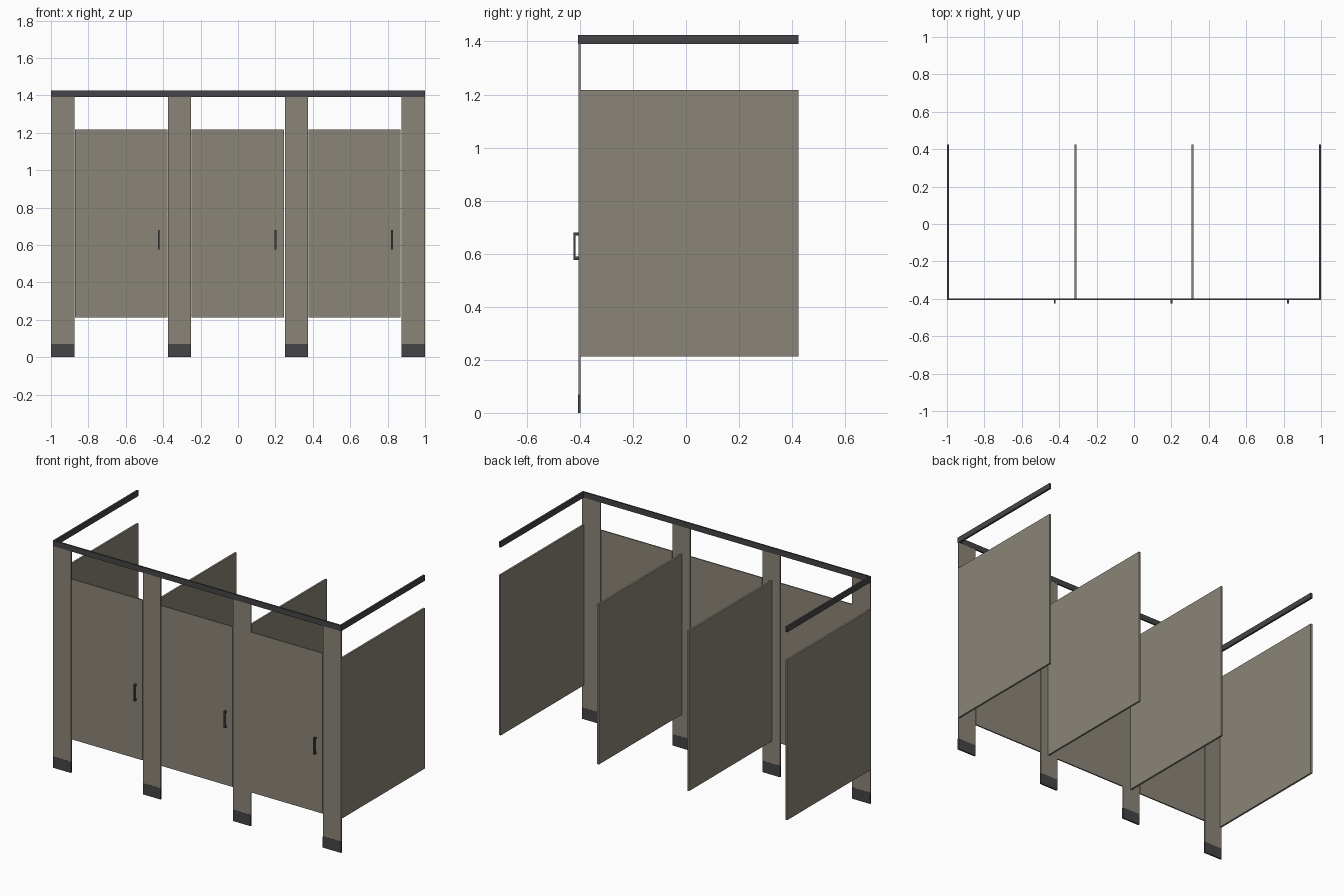
import bpy, bmesh

if "Cube" in bpy.data.objects:
    bpy.data.objects.remove(bpy.data.objects["Cube"])


def material(name, rgb):
    m = bpy.data.materials.new(name)
    m.diffuse_color = (*rgb, 1)
    m.use_nodes = True
    m.node_tree.nodes["Principled BSDF"].inputs["Base Color"].default_value = m.diffuse_color
    return m


PANEL = material("warm grey panel", (0.26, 0.235, 0.19))
DARK = material("dark metal", (0.06, 0.06, 0.063))


def boxes(name, mat, spans):
    """One object from boxes given as (x0, x1), (y0, y1), (z0, z1)."""
    bm = bmesh.new()
    for span in spans:
        verts = bmesh.ops.create_cube(bm, size=1)["verts"]
        for v in verts:
            v.co = [(a + b) / 2 + c * (b - a) for c, (a, b) in zip(v.co, span)]
    mesh = bpy.data.meshes.new(name)
    bm.to_mesh(mesh)
    bm.free()
    mesh.materials.append(mat)
    obj = bpy.data.objects.new(name, mesh)
    bpy.context.collection.objects.link(obj)
    return obj


FRONT, INNER, BACK = -0.407, -0.397, 0.425   # depth of the front wall and rear edge
LOW, HIGH = 0.212, 1.217                     # bottom and top of doors and partitions
RAIL_LOW, TOP = 1.39, 1.425
SHOE = 0.07
posts = [(-1, -0.875), (-0.375, -0.252), (0.25, 0.373), (0.873, 1)]

# Pilasters with metal shoes around their feet
for i, x in enumerate(posts, 1):
    boxes(f"pilaster_{i}", PANEL, [(x, (FRONT + 0.001, INNER - 0.001), (SHOE, RAIL_LOW))])
    boxes(f"pilaster_shoe_{i}", DARK, [(x, (FRONT, INNER), (0, SHOE))])

# Doors between the pilasters, each with a pull handle near its right edge
for i, (left, right) in enumerate(zip(posts, posts[1:]), 1):
    x0, x1 = left[1] + 0.003, right[0] - 0.003
    boxes(f"door_{i}", PANEL, [((x0, x1), (FRONT + 0.001, INNER - 0.001), (LOW, HIGH))])
    h = (x1 - 0.051, x1 - 0.041)
    boxes(f"door_handle_{i}", DARK, [
        (h, (-0.425, -0.417), (0.577, 0.68)),
        (h, (-0.417, FRONT + 0.001), (0.577, 0.589)),
        (h, (-0.417, FRONT + 0.001), (0.668, 0.68))])

# Partitions running back from the pilasters
for i, x in enumerate((-0.994, -0.3125, 0.3125, 0.994), 1):
    boxes(f"partition_{i}", PANEL, [((x - 0.006, x + 0.006), (INNER - 0.001, BACK), (LOW, HIGH))])

# Head rail across the front and along both sides
boxes("front_head_rail", DARK, [((-1, 1), (FRONT, INNER), (RAIL_LOW, TOP))])
for name, x in (("left_head_rail", (-1, -0.988)), ("right_head_rail", (0.988, 1))):
    boxes(name, DARK, [(x, (INNER, BACK), (RAIL_LOW, TOP))])
